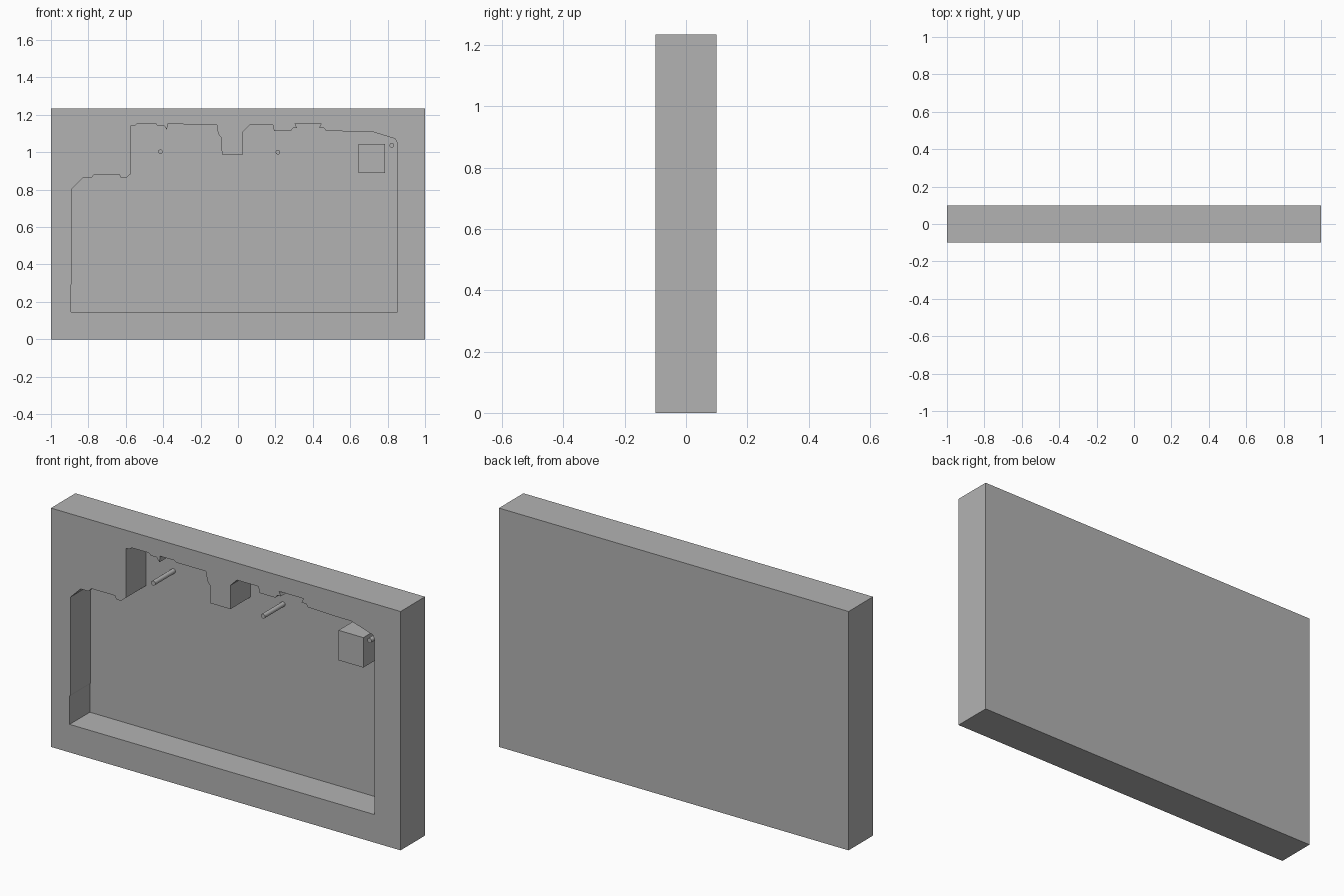
import bpy
import bmesh
from mathutils import Matrix, Vector

default_cube = bpy.data.objects.get("Cube")
if default_cube:
    bpy.data.objects.remove(default_cube, do_unlink=True)

FRONT, BACK, FLOOR = -0.1, 0.1, 0.065
HEIGHT = 1.235

# Single plain grey
grey = bpy.data.materials.new("plain grey")
grey.use_nodes = True
colour = (0.45, 0.45, 0.45, 1)
grey.diffuse_color = colour
grey.node_tree.nodes["Principled BSDF"].inputs["Base Color"].default_value = colour


def finish(name, bm):
    """Turn a bmesh into a named grey object."""
    bmesh.ops.recalc_face_normals(bm, faces=bm.faces)
    mesh = bpy.data.meshes.new(name)
    bm.to_mesh(mesh)
    bm.free()
    mesh.materials.append(grey)
    obj = bpy.data.objects.new(name, mesh)
    bpy.context.collection.objects.link(obj)
    return obj


def prism(name, outline, y_front, y_back):
    """Extrude an x-z outline along y."""
    bm = bmesh.new()
    face = bm.faces.new([bm.verts.new((x, y_front, z)) for x, z in outline])
    result = bmesh.ops.extrude_face_region(bm, geom=[face])
    moved = [v for v in result["geom"] if isinstance(v, bmesh.types.BMVert)]
    bmesh.ops.translate(bm, verts=moved, vec=Vector((0, y_back - y_front, 0)))
    return finish(name, bm)


def block(name, x_min, x_max, z_min, z_max, y_front, y_back):
    corners = [(x_min, z_min), (x_max, z_min), (x_max, z_max), (x_min, z_max)]
    return prism(name, corners, y_front, y_back)


def pin(name, x, z, radius=0.012):
    """Round post standing from the pocket floor to the front plane."""
    length = FLOOR + 0.01 - FRONT
    bm = bmesh.new()
    place = Matrix.Translation((x, FRONT + length / 2, z)) @ Matrix.Rotation(
        1.5708, 4, "X")
    bmesh.ops.create_cone(bm, cap_ends=True, segments=24, radius1=radius,
                          radius2=radius, depth=length, matrix=place)
    obj = finish(name, bm)
    bpy.context.view_layer.objects.active = obj
    bpy.ops.object.select_all(action="DESELECT")
    obj.select_set(True)
    bpy.ops.object.shade_smooth_by_angle()
    return obj


# Pocket outline, clockwise from the lower left
pocket_outline = [
    (-0.893, 0.145), (-0.893, 0.29), (-0.888, 0.3), (-0.888, 0.805),
    (-0.83, 0.862), (-0.785, 0.862), (-0.77, 0.88), (-0.635, 0.88),
    (-0.625, 0.862), (-0.6, 0.862), (-0.572, 0.885), (-0.572, 1.142),
    (-0.55, 1.142), (-0.54, 1.153), (-0.44, 1.153), (-0.43, 1.142),
    (-0.395, 1.142), (-0.38, 1.12), (-0.375, 1.153), (-0.295, 1.153),
    (-0.285, 1.145), (-0.112, 1.145), (-0.107, 1.1), (-0.09, 1.078),
    (-0.086, 0.987), (0.027, 0.987), (0.027, 1.11), (0.064, 1.147),
    (0.187, 1.147), (0.192, 1.115), (0.283, 1.115), (0.294, 1.13),
    (0.315, 1.13), (0.305, 1.153), (0.444, 1.153), (0.434, 1.13),
    (0.46, 1.13), (0.47, 1.115), (0.64, 1.11), (0.717, 1.11),
    (0.84, 1.072), (0.852, 1.05), (0.852, 0.145),
]

# Slab with the pocket cut into its front
slab = block("pocketed_slab", -1, 1, 0, HEIGHT, FRONT, BACK)
cutter = prism("pocket_cutter", pocket_outline, FRONT - 0.1, FLOOR)
cutter.hide_render = True
cut = slab.modifiers.new("pocket", "BOOLEAN")
cut.operation = "DIFFERENCE"
cut.solver = "EXACT"
cut.object = cutter
bpy.context.view_layer.objects.active = slab
bpy.ops.object.modifier_apply(modifier=cut.name)
bpy.data.objects.remove(cutter, do_unlink=True)

# Posts and support block standing in the pocket
pin("left_post", -0.415, 1.003)
pin("middle_post", 0.213, 1.0)
pin("corner_post", 0.822, 1.037)
block("support_block", 0.645, 0.787, 0.888, 1.043, FRONT, FLOOR + 0.01)
